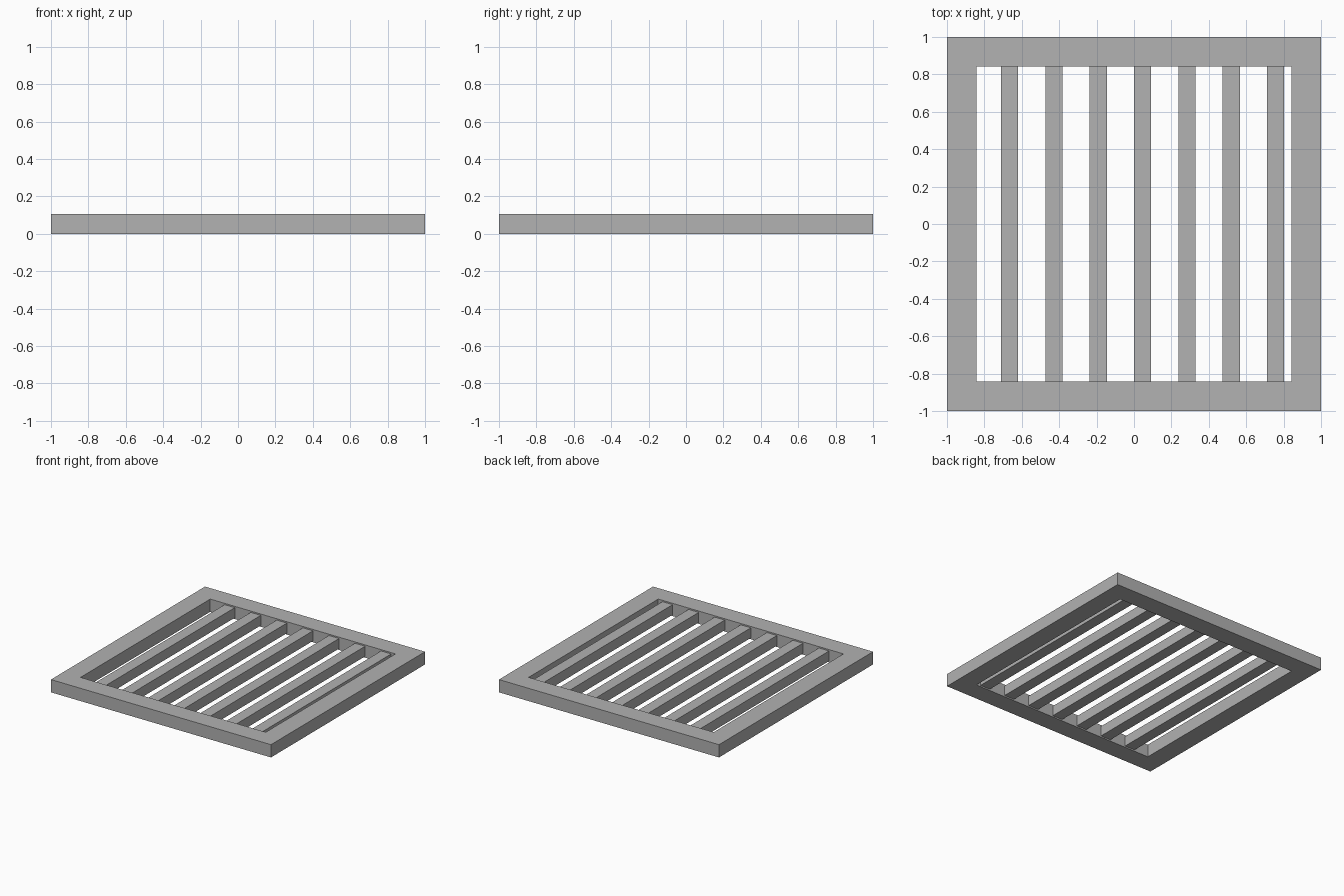
import bpy
import bmesh

old = bpy.data.objects.get("Cube")
if old:
    bpy.data.objects.remove(old, do_unlink=True)

HEIGHT = 0.105
OUTER, INNER = 1.0, 0.842
BAR_WIDTH, BAR_STEP, FIRST_BAR = 0.092, 0.237, -0.711
RECESS = 0.011

grey = bpy.data.materials.new("plain grey")
grey.use_nodes = True
colour = (0.445, 0.445, 0.445, 1)
grey.diffuse_color = colour
grey.node_tree.nodes["Principled BSDF"].inputs["Base Color"].default_value = colour


def finish(name, bm):
    bmesh.ops.recalc_face_normals(bm, faces=bm.faces)
    mesh = bpy.data.meshes.new(name)
    bm.to_mesh(mesh)
    bm.free()
    mesh.materials.append(grey)
    obj = bpy.data.objects.new(name, mesh)
    bpy.context.collection.objects.link(obj)
    return obj


# Square frame: a rectangular section carried round four mitred corners
bm = bmesh.new()
section = [(OUTER, 0), (OUTER, HEIGHT), (INNER, HEIGHT), (INNER, 0)]
corners = [(-1, -1), (1, -1), (1, 1), (-1, 1)]
rings = [[bm.verts.new((sx * r, sy * r, z)) for r, z in section] for sx, sy in corners]
for i in range(4):
    a, b = rings[i], rings[(i + 1) % 4]
    for j in range(4):
        k = (j + 1) % 4
        bm.faces.new((a[j], b[j], b[k], a[k]))
finish("frame", bm)

# Seven parallel bars, slightly thinner than the frame
for i in range(7):
    bm = bmesh.new()
    bmesh.ops.create_cube(bm, size=1)
    bmesh.ops.scale(bm, vec=(BAR_WIDTH, INNER * 2, HEIGHT - RECESS * 2), verts=bm.verts)
    bar = finish(f"bar_{i + 1}", bm)
    bar.location = (FIRST_BAR + BAR_WIDTH / 2 + i * BAR_STEP, 0, HEIGHT / 2)
